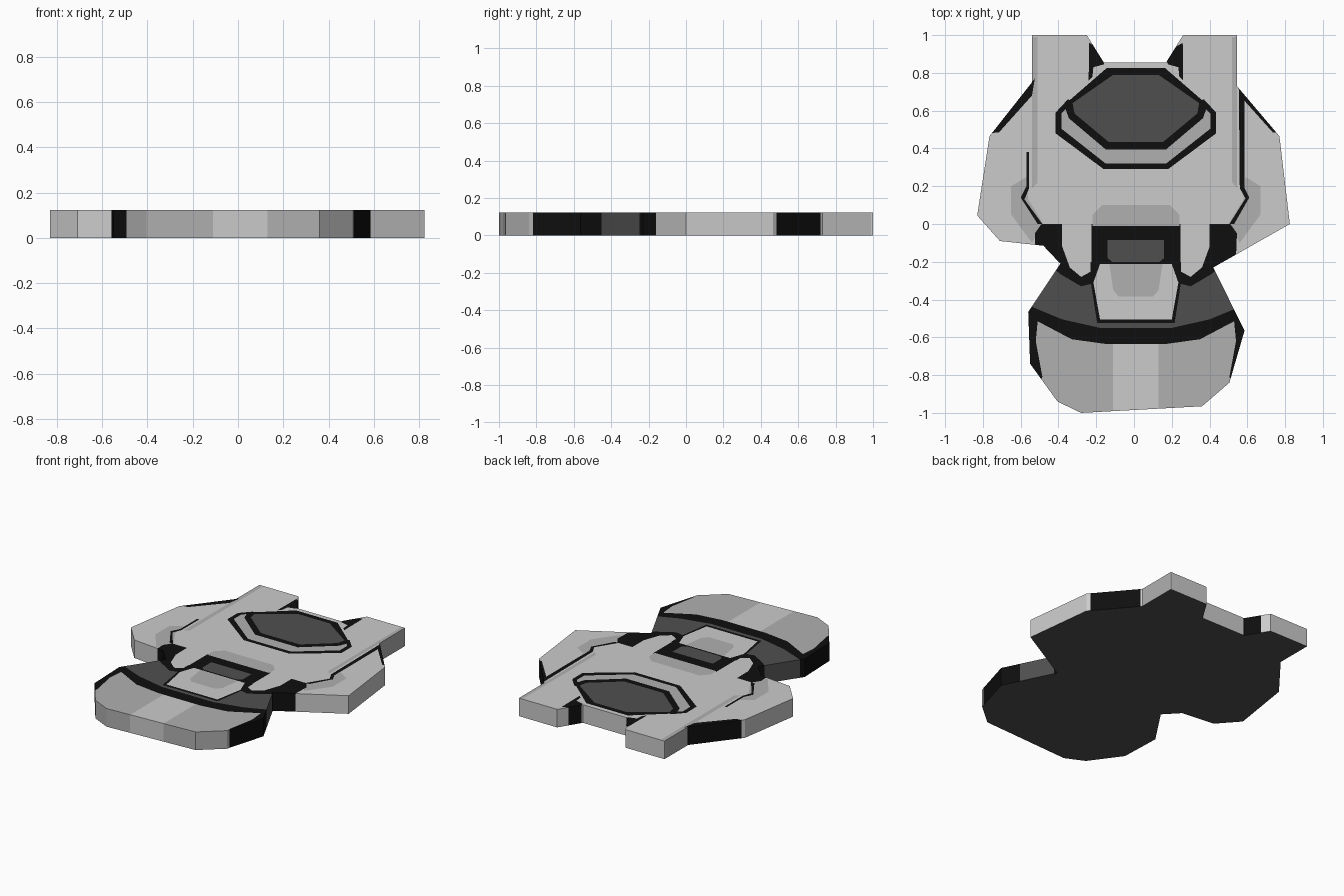
import bpy
from mathutils import Vector
from mathutils.geometry import delaunay_2d_cdt

if "Cube" in bpy.data.objects:
    bpy.data.objects.remove(bpy.data.objects["Cube"])

HEIGHT = 0.122
MID_X = 0.01          # symmetry line of the painted panels


def material(name, v):
    m = bpy.data.materials.new(name)
    m.diffuse_color = (v, v, v, 1)
    m.use_nodes = True
    m.node_tree.nodes["Principled BSDF"].inputs["Base Color"].default_value = m.diffuse_color
    return m


LIGHT = material("light_grey", 0.60)
MID = material("mid_grey", 0.435)
DARK = material("dark_grey", 0.078)
BLACK = material("black", 0.0046)

regions = []          # (name, material, outline), later ones lie over earlier ones


def region(name, mat, pts):
    area = sum(a[0] * b[1] - b[0] * a[1] for a, b in zip(pts, pts[1:] + pts[:1]))
    regions.append((name, mat, pts if area > 0 else pts[::-1]))


def mirrored(pts):
    return [(2 * MID_X - x, y) for x, y in reversed(pts)]


def sym(name, mat, half):
    region(name, mat, half + mirrored(half))


def pair(name, mat, pts):
    region(name + "_right", mat, pts)
    region(name + "_left", mat, mirrored(pts))


# Hull silhouette
region("hull", LIGHT, [
    (-0.54, 1), (-0.25, 1), (-0.16, 0.855), (0.17, 0.855), (0.26, 1), (0.545, 1),
    (0.545, 0.73), (0.77, 0.465), (0.825, 0), (0.42, -0.23), (0.585, -0.565),
    (0.505, -0.84), (0.36, -0.965), (-0.28, -1), (-0.405, -0.94), (-0.55, -0.74),
    (-0.56, -0.465), (-0.39, -0.21), (-0.48, -0.115), (-0.71, -0.09),
    (-0.83, 0.045), (-0.765, 0.465), (-0.54, 0.75)])

# Tail arms and wings
region("arm_strip_left", MID, [(-0.54, 0.99), (-0.51, 0.99), (-0.51, 0.22), (-0.54, 0.19)])
region("arm_strip_right", MID, [(0.52, 0.99), (0.545, 0.99), (0.545, 0.19), (0.52, 0.22)])
pair("arm_notch", BLACK, [(0.258, 0.96), (0.26, 0.76), (0.24, 0.78), (0.235, 0.83),
                          (0.18, 0.845), (0.16, 0.9)])
pair("wing_patch", MID, [(0.59, 0.25), (0.67, 0.2), (0.67, 0.05), (0.56, -0.1),
                         (0.5, 0.0), (0.58, 0.13)])
pair("wing_edge", BLACK, [(0.545, 0.77), (0.80, 0.48), (0.735, 0.485), (0.56, 0.68)])
region("wing_seam_right", BLACK, [(0.555, 0.74), (0.585, 0.68), (0.585, 0.19), (0.61, 0.14),
                                  (0.53, 0.0), (0.505, 0.0), (0.59, 0.135), (0.56, 0.19)])
region("wing_seam_left", BLACK, [(-0.555, 0.38), (-0.57, 0.38), (-0.57, 0.2), (-0.6, 0.14),
                                 (-0.51, 0.0), (-0.485, 0.0), (-0.58, 0.13), (-0.555, 0.19)])

# Canopy
sym("canopy_outline", BLACK, [(0.2, 0.6), (0.37, 0.66), (0.435, 0.59), (0.435, 0.48), (0.18, 0.29)])
sym("canopy_ring", MID, [(0.2, 0.58), (0.36, 0.63), (0.405, 0.585), (0.405, 0.505), (0.17, 0.32)])
sym("canopy_frame", BLACK, [(0.165, 0.825), (0.39, 0.63), (0.365, 0.56), (0.17, 0.395)])
sym("canopy_glass", DARK, [(0.13, 0.79), (0.345, 0.64), (0.335, 0.585), (0.155, 0.435)])

# Waist, collar band and front panel
sym("waist", BLACK, [(0.51, 0.0), (0.545, -0.05), (0.535, -0.3), (0.8, -0.6), (0.51, -0.83)])
sym("collar_band", DARK, [(0.22, -0.31), (0.3, -0.33), (0.41, -0.265), (0.45, -0.23),
                          (0.63, -0.41), (0.4, -0.505), (0.2, -0.55)])
sym("front_panel", MID, [(0.17, -0.635), (0.35, -0.61), (0.53, -0.515), (0.54, -0.62),
                         (0.505, -0.81), (0.7, -1.1)])
sym("front_panel_stripe", LIGHT, [(0.13, -0.636), (0.13, -1.08)])
pair("prong", LIGHT, [(0.245, 0.05), (0.4, 0.05), (0.4, -0.12), (0.36, -0.23),
                      (0.3, -0.28), (0.245, -0.25)])

# Recess and flap in the middle
sym("recess_surround", MID, [(0.19, 0.1), (0.24, 0.05), (0.24, -0.01)])
sym("recess", BLACK, [(0.24, -0.011), (0.24, -0.25)])
sym("recess_inset", DARK, [(0.16, -0.085), (0.16, -0.18), (0.135, -0.2)])
sym("flap_outline", BLACK, [(0.25, -0.2), (0.25, -0.3), (0.215, -0.525)])
sym("flap", LIGHT, [(0.2, -0.212), (0.235, -0.31), (0.2, -0.505)])
sym("flap_patch", MID, [(0.15, -0.213), (0.13, -0.35), (0.1, -0.385)])

# Cut the hull top along all region outlines
verts, loops = [], []
for _, _, pts in regions:
    loops.append(list(range(len(verts), len(verts) + len(pts))))
    verts += [Vector(p) for p in pts]
cv, _, cf, _, _, ids = delaunay_2d_cdt(verts, [], loops, 1, 1e-5, True)

# Keep what is inside the hull; the uppermost region owns each piece
pieces = []
for f, own in zip(cf, ids):
    if 0 in own:
        f = list(f)
        a, b, c = (cv[i] for i in f[:3])
        if (b - a).cross(c - a) < 0:
            f.reverse()
        pieces.append((f, max(own)))
edges = {(f[i - 1], f[i]) for f, _ in pieces for i in range(len(f))}


def make(name, mat, polys):
    index, co, faces = {}, [], []
    for poly in polys:
        face = []
        for i, z in poly:
            if (i, z) not in index:
                index[i, z] = len(co)
                co.append((cv[i].x, cv[i].y, z))
            face.append(index[i, z])
        faces.append(face)
    me = bpy.data.meshes.new(name)
    me.from_pydata(co, [], faces)
    me.materials.append(mat)
    ob = bpy.data.objects.new(name, me)
    bpy.context.collection.objects.link(ob)


# One object per panel, with its share of the side wall
for k, (name, mat, _) in enumerate(regions):
    polys = []
    for f, own in pieces:
        if own != k:
            continue
        polys.append([(i, HEIGHT) for i in f])
        for n in range(len(f)):
            a, b = f[n - 1], f[n]
            if (b, a) not in edges:
                polys.append([(a, 0.0), (b, 0.0), (b, HEIGHT), (a, HEIGHT)])
    if polys:
        make(name, mat, polys)

# Flat underside
make("underside", DARK, [[(i, 0.0) for i in reversed(f)] for f, _ in pieces])
